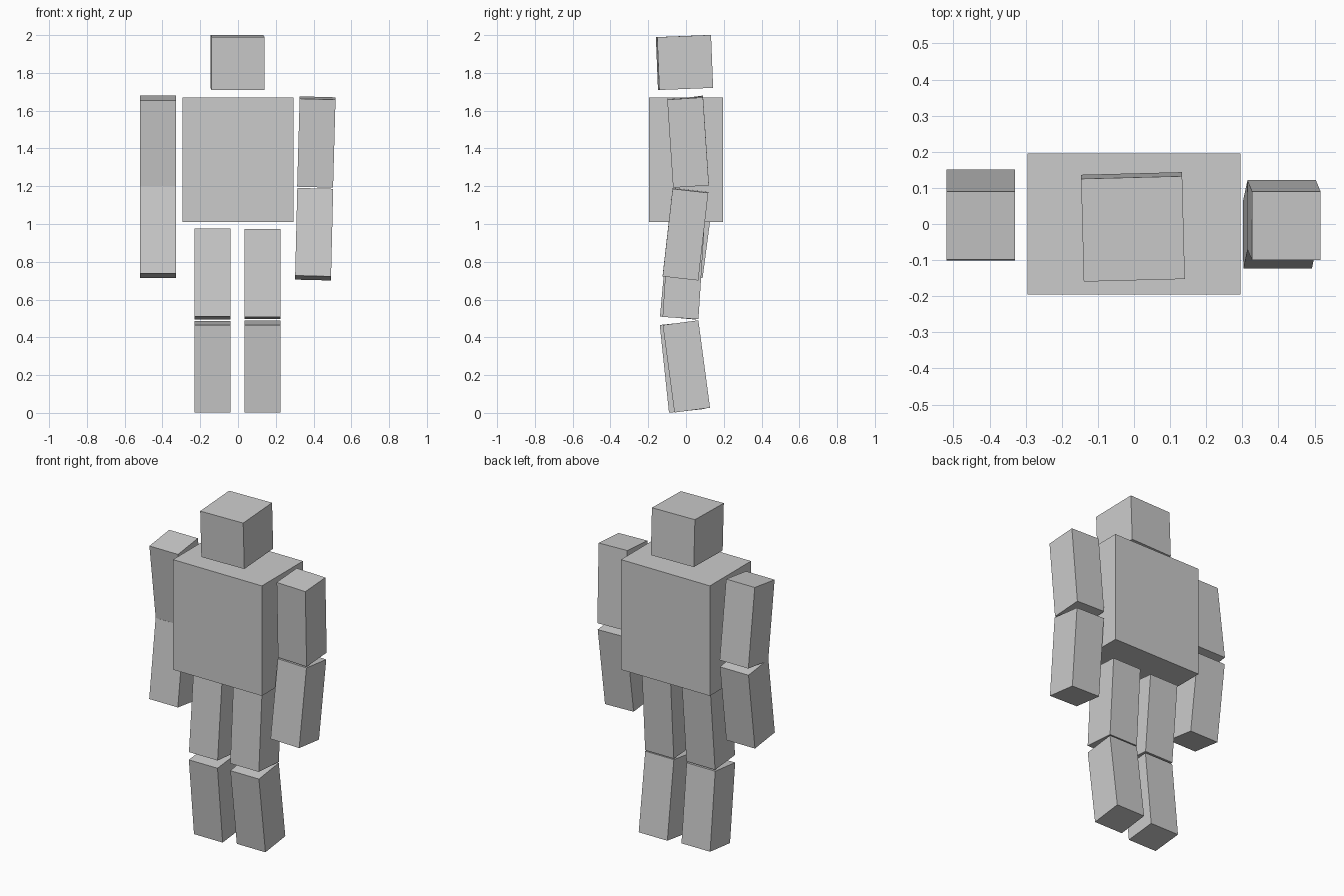
import bpy
from math import radians

if "Cube" in bpy.data.objects:
    bpy.data.objects.remove(bpy.data.objects["Cube"])


def box(name, center, size, rot=(0, 0, 0)):
    """Box given by centre, full size and rotation in degrees."""
    bpy.ops.mesh.primitive_cube_add(size=1, location=center,
                                    rotation=[radians(a) for a in rot])
    ob = bpy.context.object
    ob.name = name
    ob.scale = size
    return ob


# Torso and slightly turned head
box("torso", (0, 0, 1.34), (0.59, 0.39, 0.66))
box("head", (-0.003, -0.008, 1.855), (0.28, 0.285, 0.28), (2.3, 0, 1.5))

# Limb segments: name, centre, rotation
LIMB = (0.19, 0.19, 0.467)
segments = [
    ("upper_arm_left", (-0.424, 0.026, 1.436), (7.5, 0, 0)),
    ("lower_arm_left", (-0.424, 0.024, 0.957), (-7.5, 0, 0)),
    ("upper_arm_right", (0.415, 0.011, 1.434), (3.8, 1.6, 0)),
    ("lower_arm_right", (0.403, -0.003, 0.946), (-6.5, 1.4, 0)),
    ("upper_leg_left", (-0.134, -0.022, 0.735), (-5.2, 0, 0)),
    ("lower_leg_left", (-0.134, -0.02, 0.243), (6, 0, 0)),
    ("upper_leg_right", (0.13, -0.014, 0.735), (-3.7, 0, 0)),
    ("lower_leg_right", (0.13, 0.002, 0.246), (7.6, 0, 0)),
]
for name, center, rot in segments:
    box(name, center, LIMB, rot)
